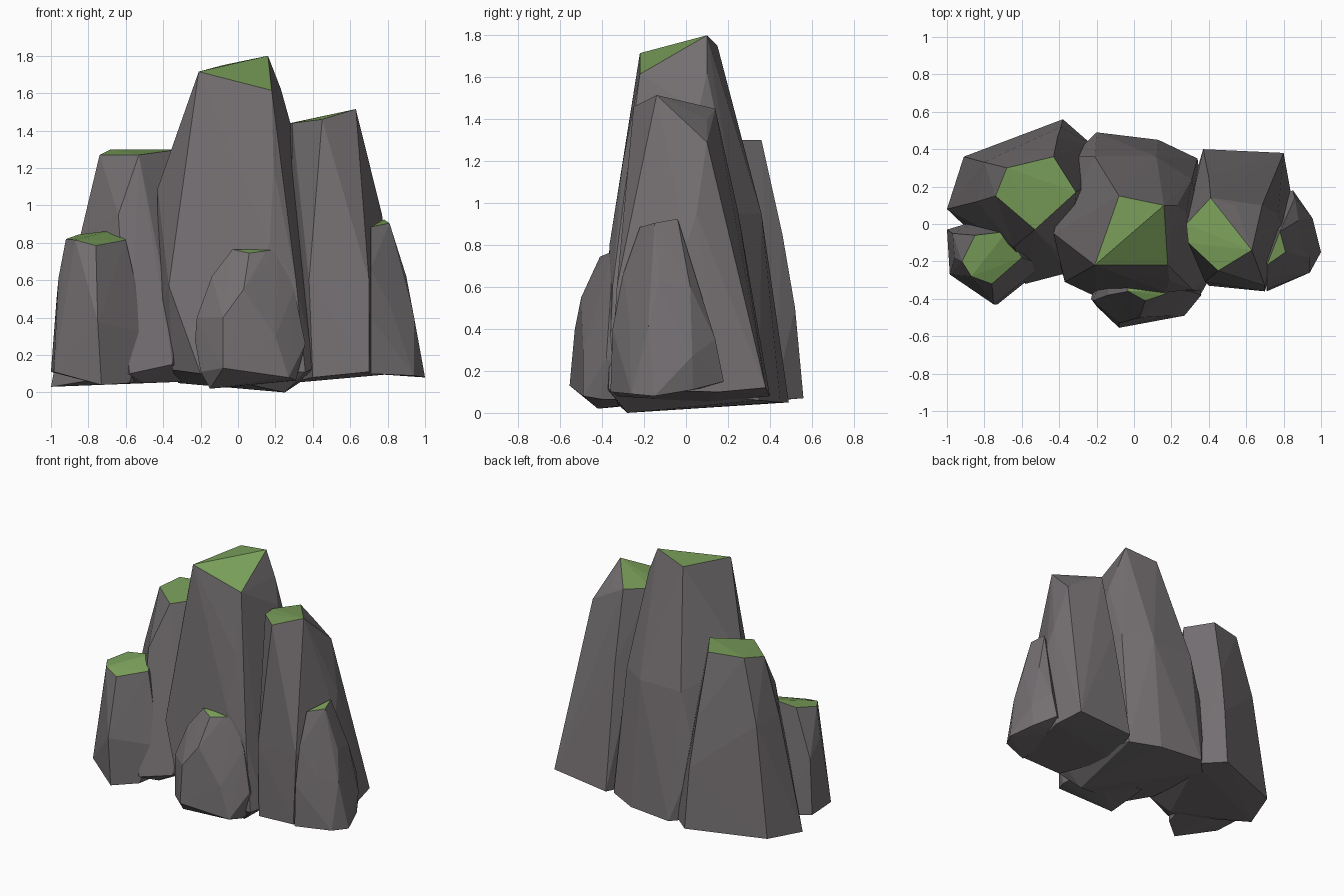
import bpy, bmesh


def material(name, rgb):
    m = bpy.data.materials.new(name)
    m.diffuse_color = (*rgb, 1)
    return m


STONE = material("stone", (0.175, 0.16, 0.168))
MOSS = material("moss", (0.19, 0.34, 0.10))


def rock(name, crown, body, foot, moss_slope=0.8):
    """Faceted boulder: hull of a crown, widest corners and foot corners; flat top is mossy."""
    bm = bmesh.new()
    for p in crown + body + foot:
        bm.verts.new(p)
    bmesh.ops.convex_hull(bm, input=bm.verts)
    loose = [v for v in bm.verts if not v.link_faces]
    bmesh.ops.delete(bm, geom=loose, context='VERTS')
    bmesh.ops.recalc_face_normals(bm, faces=bm.faces)
    floor = min(p[2] for p in crown) - 0.08
    for f in bm.faces:
        f.smooth = False
        mossy = f.normal.z > moss_slope and f.calc_center_median().z > floor
        f.material_index = int(mossy)
    me = bpy.data.meshes.new(name)
    bm.to_mesh(me)
    bm.free()
    me.materials.append(STONE)
    me.materials.append(MOSS)
    ob = bpy.data.objects.new(name, me)
    bpy.context.collection.objects.link(ob)
    return ob


# Tall central pillar
rock("central_pillar",
     [(-.21, -.22, 1.715), (.16, .10, 1.80), (.18, -.22, 1.615), (-.08, .15, 1.75)],
     [(.23, .10, 1.62), (.28, .06, 1.44), (-.43, -.05, 1.09), (-.44, -.05, .42),
      (-.37, -.31, .57), (.19, -.30, 1.2), (.17, -.365, .8), (.31, -.35, .6),
      (-.21, .36, .95), (.12, .36, .95), (.31, .24, .95), (-.33, .36, .5)],
     [(-.20, -.39, .10), (-.35, -.2, .12), (.25, -.28, 0), (.36, -.37, .11),
      (.41, -.28, .13), (-.20, .49, .05), (.13, .45, .05), (.34, .35, .06),
      (-.32, .36, .05)])

# Back left pillar
rock("left_pillar",
     [(-.68, .30, 1.30), (-.43, .36, 1.30), (-.31, .17, 1.30), (-.53, -.03, 1.27),
      (-.74, .15, 1.27)],
     [(-.64, -.12, .95), (-.84, .12, .85), (-.80, .33, .85), (-.41, .46, .85),
      (-.39, .52, .5), (-.26, .2, .9), (-.40, -.16, .6)],
     [(-1, .08, .03), (-.91, .36, .06), (-.38, .56, .07), (-.22, .42, .06),
      (-.58, -.32, .10), (-.35, -.26, .15), (-.5, -.2, .05), (-.85, -.02, .05)])

# Right pillar
rock("right_pillar",
     [(.41, .14, 1.45), (.28, 0, 1.44), (.29, -.10, 1.44), (.45, -.25, 1.46),
      (.63, -.14, 1.515)],
     [(.54, .10, 1.40), (.685, .10, 1.29), (.77, .05, .95), (.40, .25, .95),
      (.70, -.33, .6), (.38, -.31, .6), (.79, 0, .8)],
     [(.37, .40, .08), (.80, .38, .12), (.84, .16, .10), (.70, -.36, .11),
      (.40, -.33, .08), (.28, .1, .05)], moss_slope=0.88)

# Small boulder in front
rock("front_boulder",
     [(-.03, -.36, .765), (.15, -.38, .757), (.06, -.41, .745)],
     [(.21, -.35, .765), (-.14, -.38, .62), (-.22, -.41, .40), (-.23, -.40, .28),
      (-.08, -.53, .40), (.03, -.50, .55), (.30, -.36, .55), (.36, -.38, .26),
      (.20, -.49, .30), (.2, -.1, .7), (-.1, -.1, .6)],
     [(-.20, -.44, .11), (-.08, -.555, .13), (-.15, -.42, .02),
      (.31, -.40, .065), (.27, -.49, .08), (-.15, -.1, .05), (.3, -.1, .06)])

# Small boulder at front left
rock("left_boulder",
     [(-.92, -.20, .82), (-.85, -.06, .845), (-.68, -.04, .865), (-.60, -.18, .815),
      (-.76, -.32, .785), (-.87, -.28, .815)],
     [(-.96, -.18, .61), (-.97, -.05, .5), (-.75, -.43, .38), (-.54, -.20, .55),
      (-.51, -.24, .32), (-.6, .0, .6)],
     [(-1, -.03, .11), (-.985, -.27, .11), (-.73, -.43, .04), (-.58, -.31, .05),
      (-.54, -.15, .06), (-.8, .03, .08)])

# Small boulder at right
rock("right_boulder",
     [(.71, -.22, .885), (.78, -.04, .925), (.81, -.15, .905)],
     [(.90, -.13, .62), (.94, -.18, .41), (.82, -.27, .45), (.71, -.30, .66),
      (.88, .02, .6), (.71, -.35, .4), (.86, .14, .35), (.955, .03, .27)],
     [(1, -.15, .08), (.94, -.26, .09), (.71, -.36, .10), (.94, .03, .11),
      (.85, .18, .15), (.66, .1, .12)], moss_slope=0.7)
